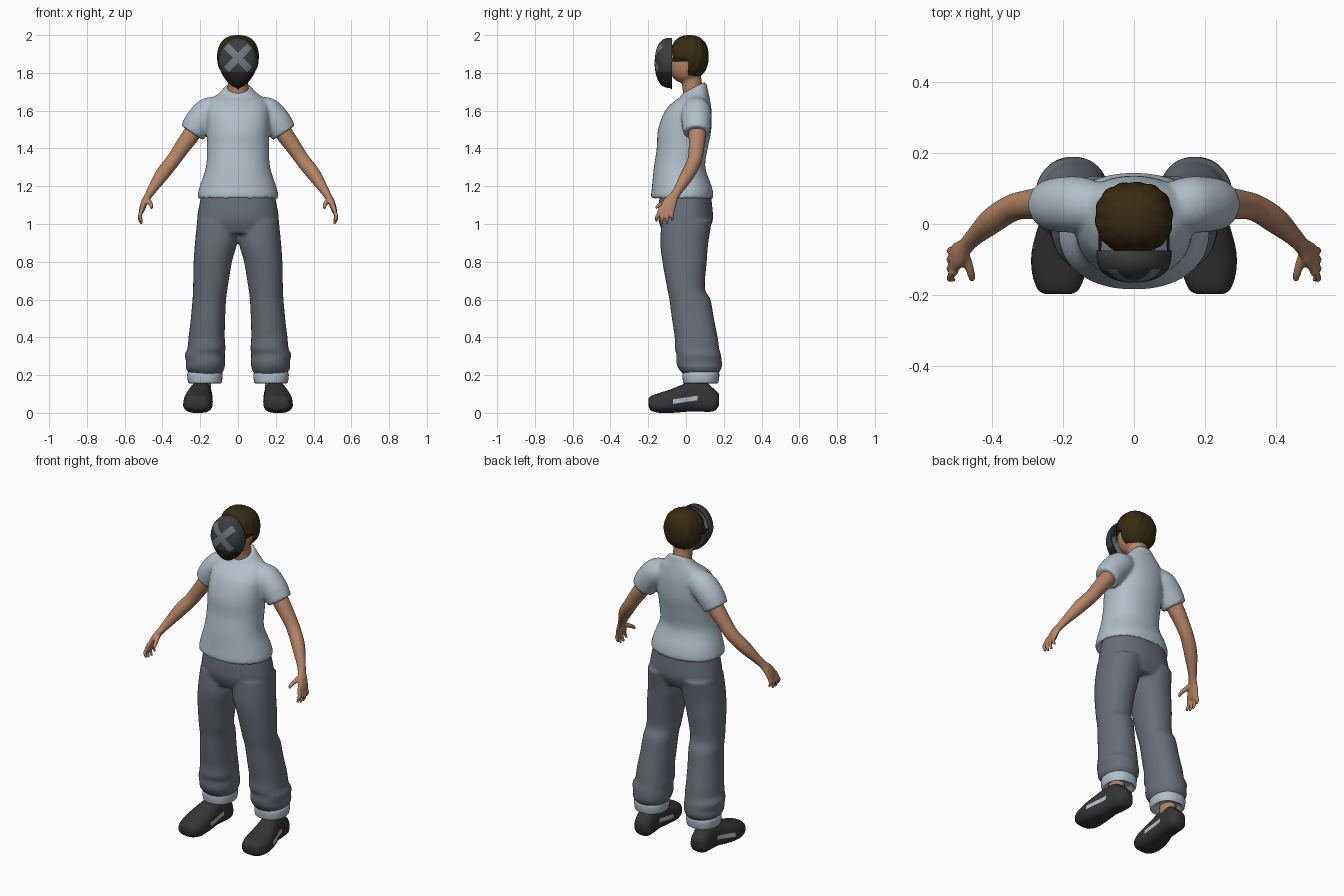
import bpy, bmesh, math
from mathutils import Vector as V

cube = bpy.data.objects.get("Cube")
if cube:
    bpy.data.objects.remove(cube, do_unlink=True)


def material(name, r, g, b):
    m = bpy.data.materials.new(name)
    m.use_nodes = True
    m.diffuse_color = (r, g, b, 1)
    bsdf = m.node_tree.nodes["Principled BSDF"]
    bsdf.inputs["Base Color"].default_value = (r, g, b, 1)
    bsdf.inputs["Roughness"].default_value = 0.8
    return m


PALE = material("pale_blue_cloth", .44, .52, .60)
GREY = material("slate_grey_cloth", .14, .155, .185)
SKIN = material("skin", .46, .23, .13)
HAIR = material("dark_brown_hair", .04, .022, .006)
SHOE = material("shoe_charcoal", .035, .035, .035)
MASK = material("mask_charcoal", .045, .047, .05)
CHIN = material("mask_black", .016, .016, .017)
CROSS = material("mask_cross_grey", .17, .19, .22)


def ring(x, y, z, rx, ry, tilt=0):
    """Horizontal cross-section: centre and two half axes."""
    return V((x, y, z)), V((rx, 0, 0)), V((0, ry, ry * tilt))


def box_ring(z, x0, x1, y0, y1):
    return ring((x0 + x1) / 2, (y0 + y1) / 2, z, (x1 - x0) / 2, (y1 - y0) / 2)


def tube(points, side=1):
    """Cross-sections square to a path of (x, y, z, thickness, width)."""
    pts = [V((side * p[0], p[1], p[2])) for p in points]
    rings = []
    for i, p in enumerate(points):
        t = (pts[min(i + 1, len(pts) - 1)] - pts[max(i - 1, 0)]).normalized()
        u = t.cross(V((0, 1, 0))).normalized()
        rings.append((pts[i], u * p[3], t.cross(u) * p[-1]))
    return rings


def spline(a, b, c, d, t):
    return b + (c - a) * (t / 2) + (a * 2 - b * 5 + c * 4 - d) * (t * t / 2) \
        + (b * 3 - a - c * 3 + d) * (t ** 3 / 2)


def loft(bm, rings, n=32, power=2, steps=4):
    """Closed skin through smoothly interpolated cross-sections."""
    fine = []
    for i in range(len(rings) - 1):
        q = [rings[max(0, min(len(rings) - 1, i + k))] for k in (-1, 0, 1, 2)]
        fine += [[spline(*[r[j] for r in q], s / steps) for j in range(3)]
                 for s in range(steps)]
    fine.append(rings[-1])
    bend = lambda c: math.copysign(abs(c) ** (2 / power), c)
    loops = []
    for c, u, v in fine:
        angles = [math.tau * k / n for k in range(n)]
        loops.append([bm.verts.new(c + u * bend(math.cos(a)) + v * bend(math.sin(a)))
                      for a in angles])
    for a, b in zip(loops, loops[1:]):
        for k in range(n):
            bm.faces.new((a[k], a[(k + 1) % n], b[(k + 1) % n], b[k]))
    bm.faces.new(loops[0][::-1])
    bm.faces.new(loops[-1])


def cut(bm, point, normal, clear=False):
    bmesh.ops.bisect_plane(bm, geom=bm.verts[:] + bm.edges[:] + bm.faces[:],
                           plane_co=point, plane_no=normal, clear_outer=clear)


def sphere(bm, centre, radii, power=1, n=48):
    made = bmesh.ops.create_uvsphere(bm, u_segments=n, v_segments=n // 2, radius=1)["verts"]
    for v in made:
        v.co = V([centre[i] + radii[i] * math.copysign(abs(v.co[i]) ** power, v.co[i])
                  for i in range(3)])


def finish(bm, name, mats, voxel=0, smooth=4, mirror=False, thick=0):
    bmesh.ops.recalc_face_normals(bm, faces=bm.faces[:])
    mesh = bpy.data.meshes.new(name)
    bm.to_mesh(mesh)
    bm.free()
    ob = bpy.data.objects.new(name, mesh)
    bpy.context.collection.objects.link(ob)
    for m in mats:
        mesh.materials.append(m)
    if voxel:
        mod = ob.modifiers.new("Merge", 'REMESH')
        mod.mode, mod.voxel_size, mod.use_smooth_shade = 'VOXEL', voxel, True
        mod = ob.modifiers.new("Relax", 'SMOOTH')
        mod.iterations = smooth
    if thick:
        mod = ob.modifiers.new("Thickness", 'SOLIDIFY')
        mod.thickness, mod.offset = thick, -1
    if mirror:
        ob.modifiers.new("Mirror", 'MIRROR')
    bpy.ops.object.select_all(action='DESELECT')
    ob.select_set(True)
    bpy.context.view_layer.objects.active = ob
    bpy.ops.object.shade_smooth_by_angle(angle=math.radians(50))
    return ob


# Shirt: torso with tilted collar, and two sleeves with hollow ends
bm = bmesh.new()
loft(bm, [ring(0, *r) for r in (
    (-.02, 1.17, .18, .13), (-.02, 1.135, .2, .152), (-.02, 1.145, .214, .165),
    (-.022, 1.2, .202, .158), (-.034, 1.3, .17, .136), (-.02, 1.4, .164, .135),
    (-.007, 1.5, .166, .141), (.012, 1.6, .166, .123), (.032, 1.66, .14, .093, .1),
    (.04, 1.69, .1, .075, .3), (.045, 1.725, .066, .06, .5))], n=48, power=2.2)
for s in (1, -1):
    loft(bm, tube([(.08, .05, 1.62, .06), (.15, .055, 1.595, .078), (.205, .055, 1.54, .078),
                   (.243, .055, 1.482, .07), (.238, .055, 1.49, .055),
                   (.22, .055, 1.52, .05)][:4], s))
finish(bm, "shirt", [PALE], .009, 5)

# Trousers: hips and two loose legs
bm = bmesh.new()
loft(bm, [box_ring(z, -w, w, f, b) for z, w, f, b in (
    (1.17, .19, -.135, .13), (1.1, .205, -.145, .138),
    (1.02, .216, -.146, .142), (.95, .19, -.12, .11))], n=48, power=2.2)
for s in (1, -1):
    loft(bm, [box_ring(z, s * a, s * b, f, k) for z, a, b, f, k in (
        (1.02, .0, .216, -.13, .138), (.9, .005, .228, -.136, .118),
        (.8, .032, .235, -.125, .11), (.66, .055, .238, -.1, .1),
        (.6, .063, .241, -.088, .13), (.5, .068, .25, -.075, .148),
        (.4, .07, .262, -.06, .168), (.34, .066, .268, -.06, .176),
        (.31, .07, .282, -.05, .185), (.27, .068, .275, -.052, .19),
        (.235, .072, .276, -.04, .188), (.2, .09, .25, -.01, .165))], power=2.2)
finish(bm, "trousers", [GREY], .009, 5)

# Turned-up cuffs
bm = bmesh.new()
loft(bm, [box_ring(z, a, b, f, k) for z, a, b, f, k in (
    (.18, .12, .23, .02, .14), (.158, .095, .255, -.008, .163), (.165, .085, .265, -.016, .172),
    (.21, .083, .268, -.018, .176), (.222, .1, .25, 0, .16))], power=2.3)
finish(bm, "cuffs", [PALE], mirror=True)

# Ankles
bm = bmesh.new()
loft(bm, [ring(.185, .07, z, .042, .05) for z in (.1, .22)])
finish(bm, "ankles", [SKIN], mirror=True)

# Shoes, lofted from toe to heel, with a pale slanted side stripe
bm = bmesh.new()
loft(bm, [(V((x, y, (lo + hi) / 2)), V((w, 0, 0)), V((0, 0, (hi - lo) / 2)))
          for y, x, w, lo, hi in (
    (-.198, .214, .035, .035, .075), (-.185, .213, .055, .012, .09),
    (-.14, .212, .071, 0, .106), (-.08, .211, .074, 0, .125), (-.02, .205, .068, .004, .15),
    (.03, .198, .06, .008, .168), (.1, .192, .057, .006, .165),
    (.15, .19, .05, .01, .125), (.175, .19, .03, .04, .1))], power=2.7)
for v in bm.verts:
    v.co.x = .2 + (v.co.x - .2) * (1.07 - 1.6 * max(0, v.co.z - .04))
    v.co.z = max(0, v.co.z)
slope = V((0, -.15, 1))
for h in (.058, .082):
    cut(bm, (0, 0, h), slope)
for y in (-.07, .06):
    cut(bm, (0, y, 0), (0, 1, 0))
for f in bm.faces:
    c = f.calc_center_median()
    f.material_index = int(.058 < c.dot(slope) < .082 and -.07 < c.y < .06)
finish(bm, "shoes", [SHOE, PALE], mirror=True)

# Arms with flat palms, four fingers and a thumb
bm = bmesh.new()
loft(bm, tube([(.19, .06, 1.56, .046), (.25, .06, 1.47, .046), (.3, .055, 1.4, .041),
               (.345, .045, 1.335, .038), (.4, .01, 1.265, .037), (.45, -.035, 1.19, .026),
               (.475, -.062, 1.15, .02, .025), (.495, -.085, 1.115, .018, .037),
               (.509, -.1, 1.075, .015, .04), (.512, -.105, 1.06, .01, .034)]))
for i in range(4):
    y = -.133 + i * .02
    drop = (.012, 0, .002, .018)[i]
    loft(bm, tube([(.505, y, 1.09, .011), (.518, y - .014 + i * .004, 1.05, .0105),
                   (.52, y - .022 + i * .007, 1.025 + drop, .0095),
                   (.51, y - .024 + i * .008, 1.0 + drop, .007)]), n=12)
loft(bm, tube([(.482, -.075, 1.135, .014), (.468, -.115, 1.115, .013),
               (.46, -.142, 1.1, .011), (.457, -.16, 1.085, .008)]), n=12)
finish(bm, "arms", [SKIN], .005, 3, mirror=True)

# Head and neck
bm = bmesh.new()
sphere(bm, (0, 0, 1.86), (.084, .095, .115), .9)
loft(bm, [ring(0, y, z, r, r) for y, z, r in (
    (.045, 1.62, .066), (.042, 1.69, .058), (.03, 1.75, .054), (.02, 1.83, .055))])
finish(bm, "head", [SKIN], .007, 3)

# Hair: full cap with the lower front cut away, and shallow locks
bm = bmesh.new()
sphere(bm, (0, .018, 1.885), (.109, .1, .115), .85, 64)
cut(bm, (0, 0, 1.87), (0, 0, 1))
cut(bm, (0, .012, 0), (0, 1, 0))
gone = [f for f in bm.faces if f.calc_center_median().z < 1.87
        and f.calc_center_median().y < .012]
bmesh.ops.delete(bm, geom=gone, context='FACES')
for v in bm.verts:
    a = math.atan2(v.co.x, v.co.y - .018)
    v.co.xy *= 1 + .018 * math.sin(14 * a + 30 * v.co.z)
finish(bm, "hair", [HAIR], thick=.012)

# Mask: half shell with a narrowed chin, pale cross and black lower part
bm = bmesh.new()
sphere(bm, (0, 0, 0), (1, 1, 1))
cut(bm, (0, 0, 0), (0, 1, 0), True)
for v in bm.verts:
    x, y, z = v.co
    v.co = (x * .106 * (1 - .25 * max(0, -z)), -.075 - .091 * max(0, -y) ** .65, 1.853 + .133 * z)
mid = V((0, 0, 1.88))
diagonals = [V((1, 0, k)).normalized() for k in (1, -1)]
for d in diagonals:
    for off in (-.088, -.018, .018, .088):
        cut(bm, mid + d * off, d)
cut(bm, (0, 0, 1.805), (0, 0, 1))
for f in bm.faces:
    c = f.calc_center_median()
    a, b = sorted(abs((c - mid).dot(d)) for d in diagonals)
    f.material_index = 1 if c.z < 1.805 else 2 if a < .018 and b < .088 else 0
finish(bm, "mask", [MASK, CHIN, CROSS], thick=.008)

# Mask strap over the temples
bm = bmesh.new()
loft(bm, [(V((x, y, 1.868)), V((.004, 0, 0)), V((0, 0, .009)))
          for x, y in ((.097, -.08), (.096, -.03), (.1, .03))], n=12)
finish(bm, "mask_straps", [CHIN], mirror=True)
